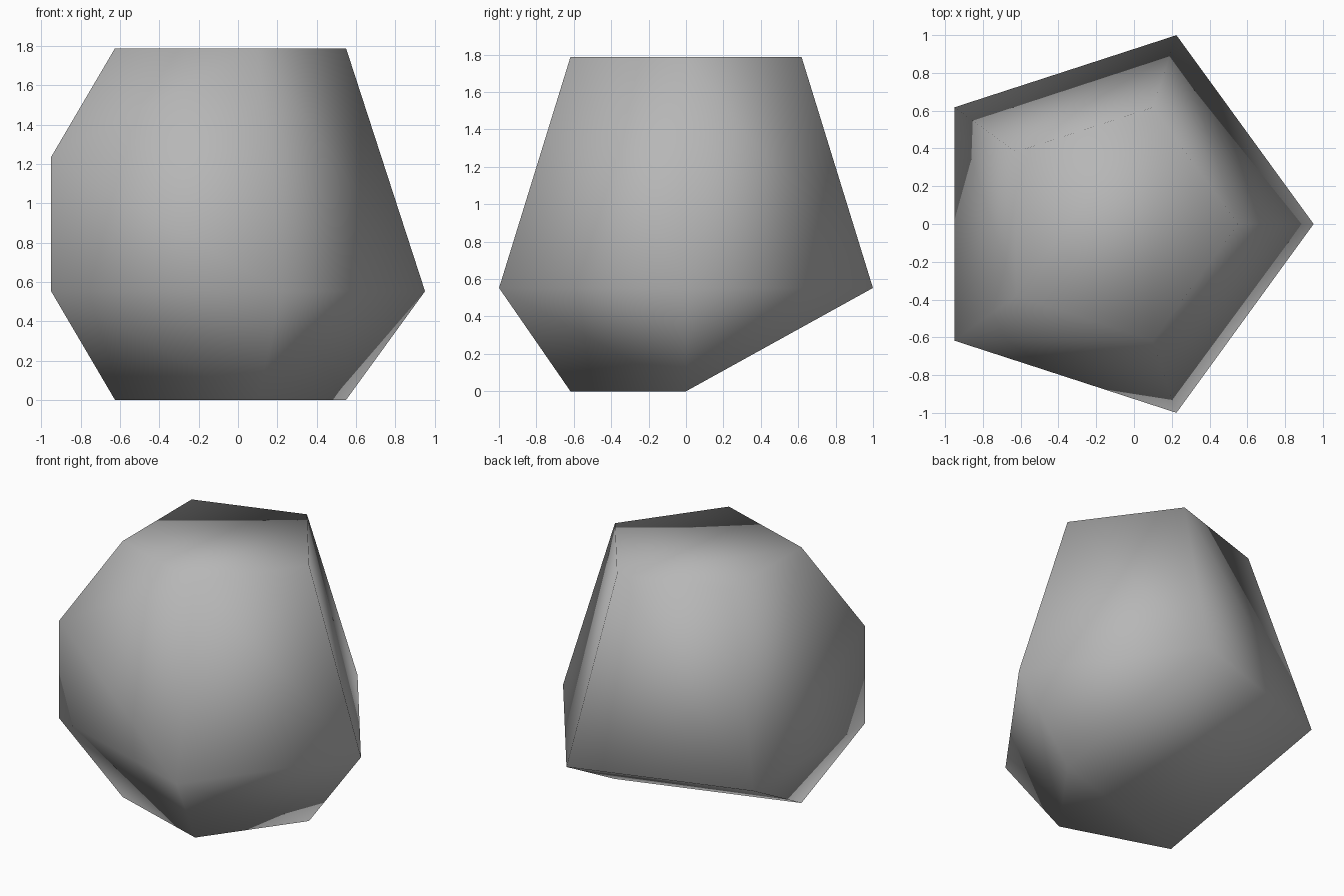
import bpy
import bmesh
from math import sin, cos, pi

cube = bpy.data.objects.get("Cube")
if cube:
    bpy.data.objects.remove(cube, do_unlink=True)

SIDES = 5
RADIUS = 1.105
CENTRE_X = -0.1
CENTRE_Z = RADIUS * cos(pi / SIDES)

bm = bmesh.new()


def ring(step, kept):
    """Corners of one horizontal ring of a coarse ball, by index round the ring."""
    polar = step * pi / SIDES
    points = {}
    for i in kept:
        turn = 2 * pi * i / SIDES
        points[i] = bm.verts.new((
            CENTRE_X + RADIUS * sin(polar) * cos(turn),
            RADIUS * sin(polar) * sin(turn),
            CENTRE_Z + RADIUS * cos(polar)))
    return points


# Rings of the ball, with the worn-away corners left out
top = ring(1, range(SIDES))
upper = ring(2, [3])
lower = ring(3, range(SIDES))
base = ring(4, [0, 3, 4])
knob = upper[3]

# Flat top and base
bm.faces.new(top.values())
bm.faces.new(base.values())

# Tall side panels
for a, b in ((0, 1), (1, 2), (4, 0)):
    bm.faces.new((top[a], top[b], lower[b], lower[a]))

# Facets round the one remaining upper corner
for a, b in ((top[3], top[4]), (top[4], lower[4]), (lower[4], lower[3]),
             (lower[3], lower[2]), (lower[2], top[3])):
    bm.faces.new((a, b, knob))
bm.faces.new((top[2], top[3], lower[2]))

# Underside panels
for a, b in ((3, 4), (4, 0)):
    bm.faces.new((lower[a], lower[b], base[b], base[a]))
bm.faces.new((lower[1], lower[2], base[3], base[0]))
bm.faces.new((lower[0], lower[1], base[0]))
bm.faces.new((lower[2], lower[3], base[3]))

bmesh.ops.recalc_face_normals(bm, faces=bm.faces[:])
for face in bm.faces:
    face.smooth = True

mesh = bpy.data.meshes.new("stone_body")
bm.to_mesh(mesh)
bm.free()
stone = bpy.data.objects.new("stone_body", mesh)
bpy.context.collection.objects.link(stone)

# Plain grey surface
grey = bpy.data.materials.new("mid_grey")
grey.use_nodes = True
colour = (0.47, 0.47, 0.47, 1)
grey.diffuse_color = colour
grey.node_tree.nodes["Principled BSDF"].inputs["Base Color"].default_value = colour
mesh.materials.append(grey)
